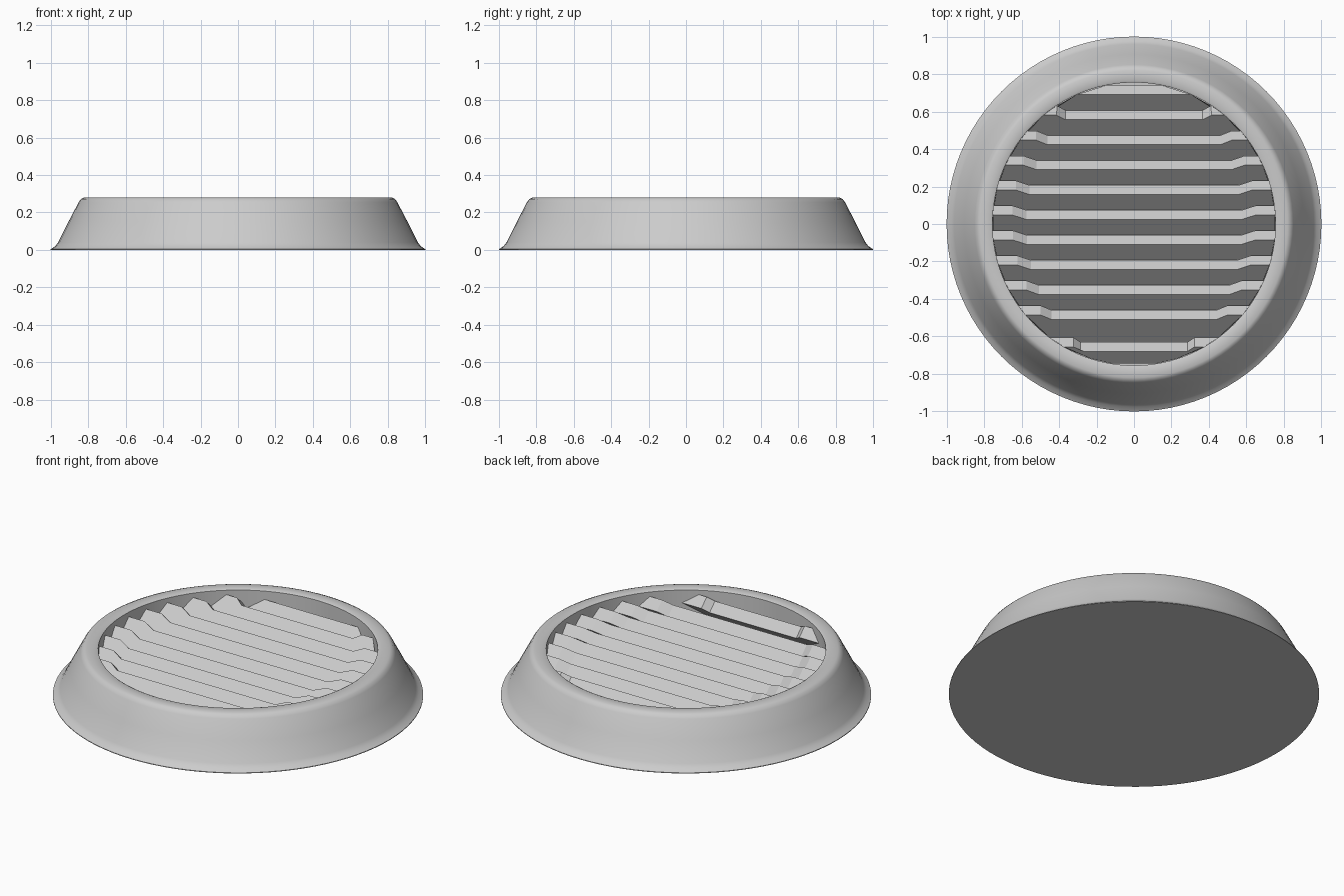
import bpy, bmesh, math

if "Cube" in bpy.data.objects:
    bpy.data.objects.remove(bpy.data.objects["Cube"])

R = 0.755  # opening radius


def finish(name, bm, smooth):
    bmesh.ops.recalc_face_normals(bm, faces=bm.faces)
    me = bpy.data.meshes.new(name)
    bm.to_mesh(me)
    bm.free()
    ob = bpy.data.objects.new(name, me)
    bpy.context.collection.objects.link(ob)
    if smooth:
        bpy.context.view_layer.objects.active = ob
        ob.select_set(True)
        bpy.ops.object.shade_smooth_by_angle(angle=math.radians(35))
        ob.select_set(False)
    return ob


# Housing: turned profile with a sloping flange, flat lip, inner wall and closed back
profile = [(0, 0), (1, 0), (1, 0.004), (0.975, 0.02), (0.96, 0.04), (0.905, 0.15),
           (0.85, 0.255), (0.838, 0.272), (0.82, 0.28), (0.765, 0.28),
           (0.755, 0.275), (0.755, 0.008), (0, 0.008)]
bm = bmesh.new()
vs = [bm.verts.new((r, 0, z)) for r, z in profile]
es = [bm.edges.new(p) for p in zip(vs, vs[1:])]
bmesh.ops.spin(bm, geom=vs + es, cent=(0, 0, 0), axis=(0, 0, 1),
               angle=2 * math.pi, steps=96)
bmesh.ops.remove_doubles(bm, verts=bm.verts, dist=1e-4)
finish("housing", bm, True)


def half_width(y):
    return math.sqrt(max(R * R - y * y, 0.01))


def louvre(index, yc, bent=True):
    """Tilted plate; its ends step up along the slope and follow the opening."""
    drop = min(0.12, yc + 0.745)
    section = [(yc, 0.225), (yc + 0.05, 0.175),
               (yc + 0.05 - drop, 0.175 - drop), (yc - drop, 0.225 - drop)]
    hw = half_width(yc + 0.025)
    step = 0.024 if bent else 0
    inner, outer = hw * 0.76, hw * 0.86
    bm = bmesh.new()
    rings = []
    for side, x, s in ((-1, None, step), (-1, outer, step), (-1, inner, 0),
                       (1, inner, 0), (1, outer, step), (1, None, step)):
        ring = []
        for y, z in section:
            w = half_width(y + s)
            px = w if x is None else min(x, w - 0.005)
            ring.append(bm.verts.new((side * px, y + s, z + s)))
        rings.append(ring)
    for a, b in zip(rings, rings[1:]):
        for i in range(4):
            j = (i + 1) % 4
            bm.faces.new((a[i], a[j], b[j], b[i]))
    bm.faces.new(rings[0])
    bm.faces.new(rings[-1])
    finish(f"louvre_{index}", bm, False)


# Louvres: even row, plus a separate lowest bar
for i in range(10):
    louvre(i + 1, 0.69 - i * 0.1333, bent=i > 0)
louvre(11, -0.68)
